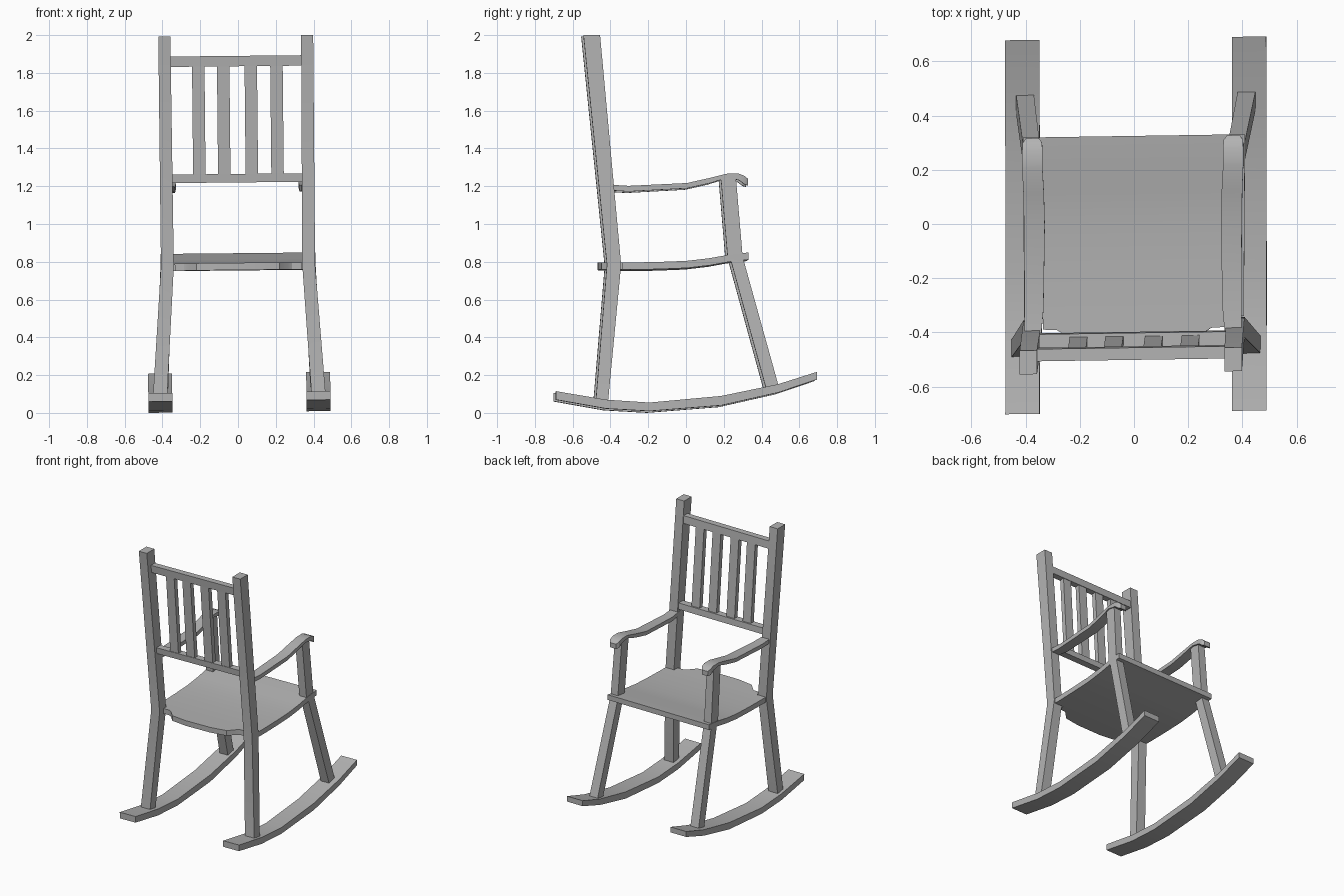
import bpy, bmesh, math
from mathutils import Matrix, Vector

cube = bpy.data.objects.get("Cube")
if cube:
    bpy.data.objects.remove(cube, do_unlink=True)

GREY = (0.45, 0.45, 0.45, 1)
wood = bpy.data.materials.new("plain_grey")
wood.diffuse_color = GREY
wood.use_nodes = True
wood.node_tree.nodes["Principled BSDF"].inputs["Base Color"].default_value = GREY

# The handmade chair leans very slightly to one side
LEAN = Matrix(((1, 0, -0.01, 0.008), (0.015, 1, 0, 0), (0.01, 0, 1, 0), (0, 0, 0, 1)))
parts = []


def finish(name, bm):
    bm.transform(LEAN)
    bmesh.ops.recalc_face_normals(bm, faces=bm.faces[:])
    mesh = bpy.data.meshes.new(name)
    bm.to_mesh(mesh)
    bm.free()
    mesh.materials.append(wood)
    obj = bpy.data.objects.new(name, mesh)
    bpy.context.collection.objects.link(obj)
    parts.append(obj)


def loft(name, rings):
    """Skin a row of four-cornered sections and cap both ends."""
    bm = bmesh.new()
    rows = [[bm.verts.new(p) for p in ring] for ring in rings]
    for a, b in zip(rows, rows[1:]):
        for i in range(4):
            j = (i + 1) % 4
            bm.faces.new((a[i], a[j], b[j], b[i]))
    bm.faces.new(rows[0])
    bm.faces.new(rows[-1])
    finish(name, bm)


def post(name, side, stations):
    """Upright bar from stations of x, y, z, width, depth."""
    loft(name, [[(side * x + i * w / 2, y + j * d / 2, z)
                 for i, j in ((-1, -1), (1, -1), (1, 1), (-1, 1))]
                for x, y, z, w, d in stations])


def runner(name, side, stations):
    """Long bar from stations of y, bottom, top, inner x, outer x."""
    loft(name, [[(side * a, y, lo), (side * b, y, lo),
                 (side * b, y, hi), (side * a, y, hi)]
                for y, lo, hi, a, b in stations])


ROCKER = [(-0.695, 0.065, 0.11), (-0.43, 0.018, 0.065), (-0.2, 0.005, 0.05),
          (0.18, 0.035, 0.085), (0.48, 0.103, 0.147), (0.685, 0.172, 0.212)]
ARM = [(-0.42, 1.175, 1.205, 0.34, 0.4), (-0.31, 1.168, 1.198, 0.33, 0.4),
       (0, 1.185, 1.213, 0.325, 0.402), (0.12, 1.212, 1.24, 0.328, 0.404),
       (0.21, 1.24, 1.262, 0.333, 0.408), (0.275, 1.228, 1.262, 0.333, 0.408),
       (0.305, 1.205, 1.25, 0.335, 0.406), (0.322, 1.2, 1.235, 0.347, 0.395)]

for word, s in (("left", 1), ("right", -1)):
    runner(word + "_rocker", s, [(y, lo, hi, 0.355, 0.482) for y, lo, hi in ROCKER])
    runner(word + "_armrest", s, ARM)
    post(word + "_back_post", s, [(0.423, -0.453, 0.045, 0.075, 0.065),
                                  (0.374, -0.387, 0.78, 0.068, 0.075),
                                  (0.378, -0.505, 1.996, 0.064, 0.088)])
    post(word + "_front_leg", s, [(0.41, 0.455, 0.115, 0.066, 0.07),
                                  (0.378, 0.262, 0.815, 0.062, 0.068)])
    post(word + "_arm_support", s, [(0.378, 0.255, 0.81, 0.058, 0.08),
                                    (0.372, 0.218, 1.245, 0.056, 0.08)])

# Back rails and slats
post("top_rail", 1, [(0, -0.474, 1.835, 0.72, 0.045), (0, -0.479, 1.89, 0.72, 0.045)])
post("lower_rail", 1, [(0, -0.423, 1.22, 0.72, 0.05), (0, -0.427, 1.265, 0.72, 0.05)])
for n, x in enumerate((-0.2, -0.068, 0.078, 0.214)):
    post(f"slat_{n + 1}", 1, [(x, -0.43, 1.25, 0.066, 0.034),
                              (x, -0.474, 1.85, 0.066, 0.034)])

# Seat: a notched board, sliced across and bent along its depth
half = [(0.41, 0.325), (0.405, -0.345), (0.335, -0.345), (0.335, -0.385),
        (0.285, -0.387), (0.265, -0.4), (0.22, -0.45), (0.1, -0.468)]
outline = half + [(-x, y) for x, y in reversed(half)]
bm = bmesh.new()
board = bm.faces.new([bm.verts.new((x, y, 0)) for x, y in outline])
top = bmesh.ops.extrude_face_region(bm, geom=[board])["geom"]
for v in top:
    if isinstance(v, bmesh.types.BMVert):
        v.co.z = 0.038
BEND = [(-0.5, 0.757), (-0.3, 0.754), (-0.15, 0.757), (0, 0.763),
        (0.12, 0.777), (0.22, 0.795), (0.33, 0.808)]
for y, _ in BEND[1:-1]:
    bmesh.ops.bisect_plane(bm, geom=bm.verts[:] + bm.edges[:] + bm.faces[:],
                           plane_co=Vector((0, y, 0)), plane_no=Vector((0, 1, 0)))
for v in bm.verts:
    for (y0, z0), (y1, z1) in zip(BEND, BEND[1:]):
        if y0 <= v.co.y < y1:
            v.co.z += z0 + (z1 - z0) * (v.co.y - y0) / (y1 - y0)
            break
finish("seat", bm)

# Soft bends with crisp edges
bpy.ops.object.select_all(action="DESELECT")
for obj in parts:
    obj.select_set(True)
bpy.context.view_layer.objects.active = parts[0]
bpy.ops.object.shade_smooth_by_angle(angle=math.radians(30))
